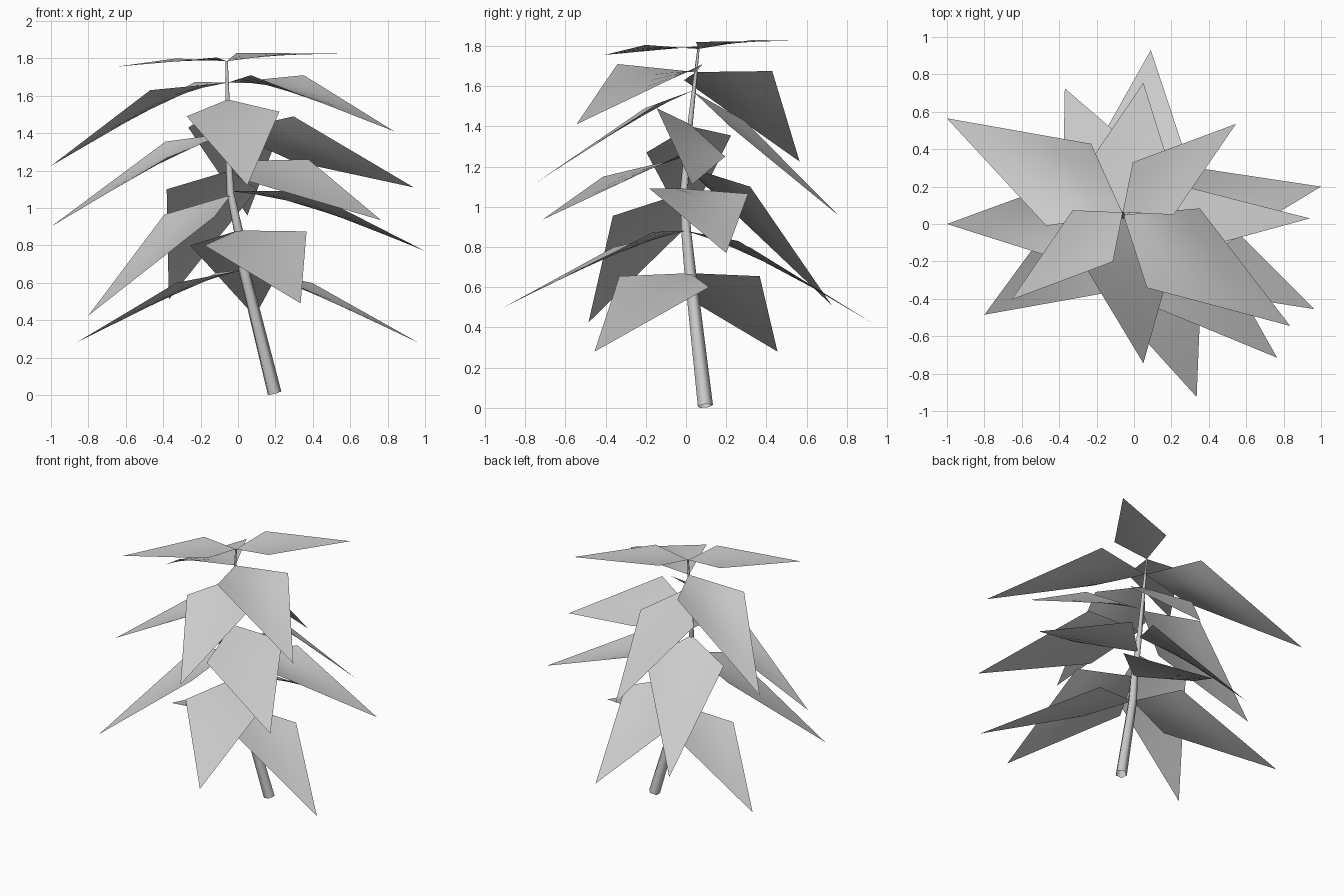
import bpy
import bmesh
import math
from mathutils import Vector

cube = bpy.data.objects.get("Cube")
if cube:
    bpy.data.objects.remove(cube, do_unlink=True)

# One plain grey for the whole plant
grey = bpy.data.materials.new("plant_grey")
grey.use_nodes = True
grey.diffuse_color = (0.6, 0.6, 0.6, 1)
grey.node_tree.nodes["Principled BSDF"].inputs["Base Color"].default_value = grey.diffuse_color


def finish(name, bm):
    """Turn a bmesh into a smooth shaded, coloured object."""
    mesh = bpy.data.meshes.new(name)
    for face in bm.faces:
        face.smooth = True
    bm.to_mesh(mesh)
    bm.free()
    mesh.materials.append(grey)
    obj = bpy.data.objects.new(name, mesh)
    bpy.context.collection.objects.link(obj)
    return obj


# Stem centre line: point and radius
stem_path = [
    (Vector((0.193, 0.095, 0.01)), 0.04),
    (Vector((0.03, 0.02, 0.67)), 0.031),
    (Vector((0.0, 0.0, 0.88)), 0.026),
    (Vector((-0.04, -0.01, 1.08)), 0.021),
    (Vector((-0.05, 0.01, 1.3)), 0.016),
    (Vector((-0.055, 0.04, 1.58)), 0.011),
    (Vector((-0.06, 0.062, 1.785)), 0.006),
]


def stem_point(height):
    """Point on the stem centre line at a given height."""
    for (low, _), (high, _) in zip(stem_path, stem_path[1:]):
        if height <= high.z:
            return low.lerp(high, (height - low.z) / (high.z - low.z))
    return stem_path[-1][0].copy()


def build_stem(sides=5):
    bm = bmesh.new()
    rings = []
    for i, (centre, radius) in enumerate(stem_path):
        before = stem_path[max(i - 1, 0)][0]
        after = stem_path[min(i + 1, len(stem_path) - 1)][0]
        turn = (after - before).to_track_quat("Z", "Y")
        ring = []
        for k in range(sides):
            angle = math.tau * k / sides
            offset = Vector((math.cos(angle), math.sin(angle), 0)) * radius
            ring.append(bm.verts.new(centre + turn @ offset))
        rings.append(ring)
    for low, high in zip(rings, rings[1:]):
        for k in range(sides):
            n = (k + 1) % sides
            bm.faces.new((low[k], low[n], high[n], high[k]))
    finish("stem", bm)


def build_leaf(name, height, tip, along, half_width, left_z, right_z):
    """Kite blade, dished along the middle between stem and tip."""
    base = stem_point(height)
    tip = Vector(tip)
    run = Vector((tip.x - base.x, tip.y - base.y, 0))
    side = Vector((-run.y, run.x, 0)).normalized() * half_width
    middle = base + run * along
    left, right = middle + side, middle - side
    left.z, right.z = left_z, right_z
    bm = bmesh.new()
    bm.faces.new([bm.verts.new(p) for p in (base, right, tip, left)])
    bmesh.ops.subdivide_edges(bm, edges=bm.edges[:], cuts=3, use_grid_fill=True)
    finish(name, bm)


build_stem()

# Leaf pairs: stem height, tip, widest place, half width, left and right corner height
leaves = [
    (0.67, (-0.865, 0.455, 0.28), 0.28, 0.25, 0.6, 0.655),
    (0.67, (0.965, -0.455, 0.28), 0.27, 0.25, 0.6, 0.655),
    (0.88, (0.335, -0.925, 0.49), 0.28, 0.29, 0.875, 0.8),
    (0.88, (0.09, 0.93, 0.42), 0.31, 0.285, 0.8, 0.83),
    (1.07, (-0.8, -0.485, 0.425), 0.29, 0.255, 0.955, 0.965),
    (1.09, (1.0, 0.2, 0.77), 0.35, 0.25, 1.065, 1.09),
    (1.2, (-0.37, 0.725, 0.51), 0.29, 0.265, 1.1, 1.1),
    (1.25, (0.765, -0.715, 0.935), 0.31, 0.26, 1.26, 1.15),
    (1.4, (-1.0, 0.0, 0.9), 0.35, 0.21, 1.27, 1.355),
    (1.41, (0.94, 0.03, 1.11), 0.35, 0.17, 1.25, 1.49),
    (1.57, (0.05, 0.755, 0.96), 0.3, 0.245, 1.43, 1.4),
    (1.58, (0.05, -0.745, 1.12), 0.27, 0.25, 1.515, 1.49),
    (1.67, (-1.0, 0.565, 1.225), 0.31, 0.25, 1.63, 1.675),
    (1.67, (0.835, -0.545, 1.41), 0.3, 0.255, 1.71, 1.71),
    (1.785, (-0.655, -0.405, 1.755), 0.27, 0.175, 1.805, 1.8),
    (1.785, (0.545, 0.535, 1.825), 0.27, 0.178, 1.83, 1.82),
]
for number, leaf in enumerate(leaves, 1):
    build_leaf(f"leaf_{number}", *leaf)
